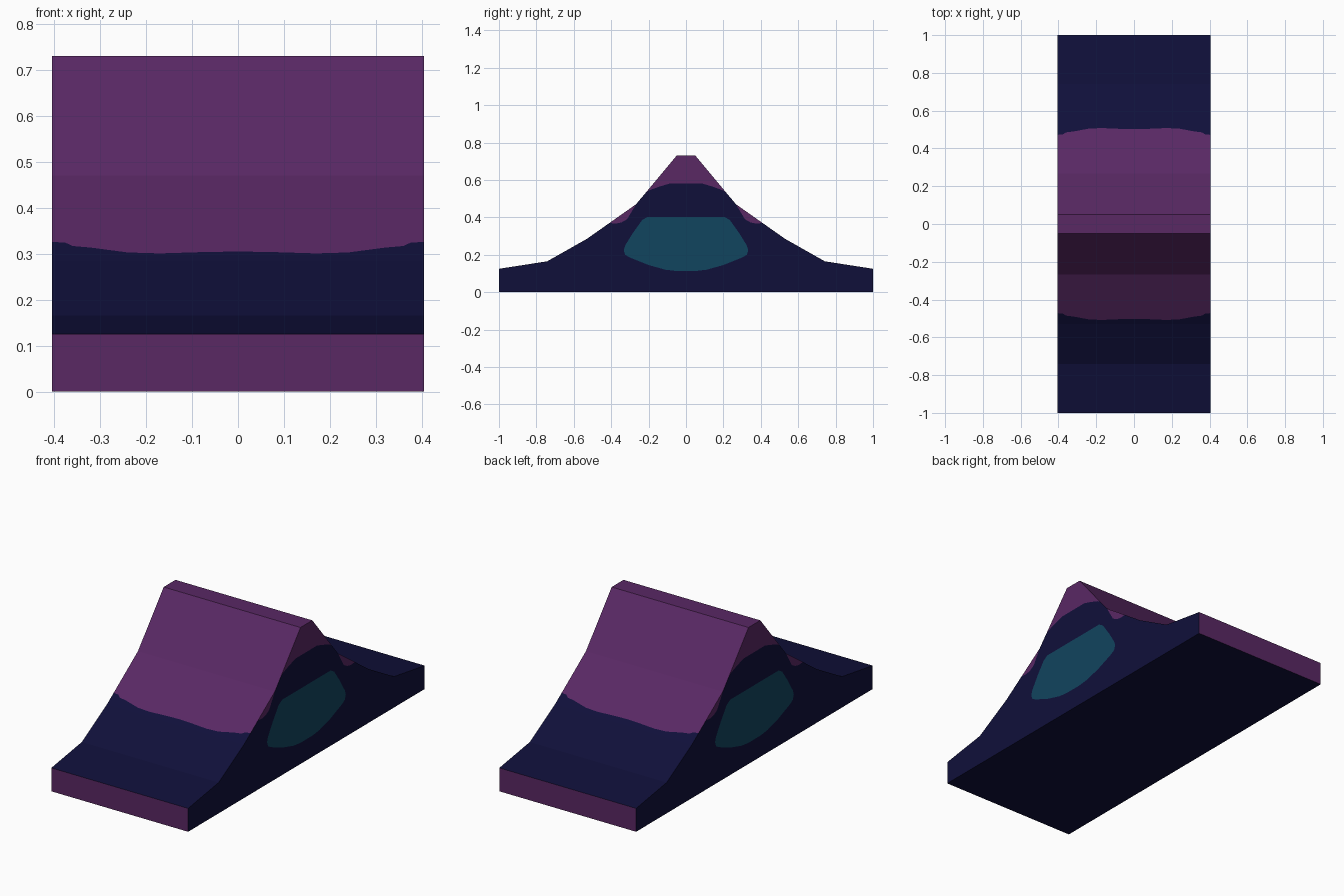
import bpy, bmesh
from mathutils import Vector

if "Cube" in bpy.data.objects:
    bpy.data.objects.remove(bpy.data.objects["Cube"])

W = 0.405  # half width


def material(name, rgb):
    m = bpy.data.materials.new(name)
    m.diffuse_color = (*rgb, 1)
    m.use_nodes = True
    m.node_tree.nodes["Principled BSDF"].inputs["Base Color"].default_value = m.diffuse_color
    return m


NAVY, PURPLE, TEAL = 0, 1, 2
mats = [material("dark navy", (0.0050, 0.0050, 0.042)),
        material("plum purple", (0.100, 0.021, 0.127)),
        material("deep teal", (0.0056, 0.058, 0.114))]

# Ramp outline on the front half, as (y, z), from toe to ridge
profile = [(-1, 0.125), (-0.742, 0.165), (-0.53, 0.285),
           (-0.267, 0.47), (-0.05, 0.73), (0, 0.73)]


def height(y):
    for (y0, z0), (y1, z1) in zip(profile, profile[1:]):
        if y0 <= y <= y1:
            return z0 + (z1 - z0) * (y - y0) / (y1 - y0)


bm = bmesh.new()


def face(points, colour, outward):
    f = bm.faces.new([bm.verts.new(p) for p in points])
    f.normal_update()
    if f.normal.dot(Vector(outward)) < 0:
        f.normal_flip()
    f.material_index = colour


def side(points, colour):
    face([(W, y, z) for y, z in points], colour, (1, 0, 0))


def slope(points, colour):
    face([(x, y, height(y)) for x, y in points], colour, (0, -0.1, 1))


# Base and end wall
face([(0, -1, 0), (W, -1, 0), (W, 0, 0), (0, 0, 0)], NAVY, (0, 0, -1))
face([(0, -1, 0), (W, -1, 0), (W, -1, 0.125), (0, -1, 0.125)], PURPLE, (0, -1, 0))

# Sloping top, with a wavy colour border across the middle strip
border = [(0, -0.502), (0.08, -0.504), (0.17, -0.508), (0.24, -0.505),
          (0.32, -0.49), (0.36, -0.485), (0.375, -0.475), (W, -0.472)]
for i, (a, b) in enumerate(zip(profile, profile[1:])):
    y0, y1 = a[0], b[0]
    if i == 2:
        slope([(0, y0), (W, y0)] + border[::-1], NAVY)
        slope(border + [(W, y1), (0, y1)], PURPLE)
    else:
        slope([(0, y0), (W, y0), (W, y1), (0, y1)], NAVY if i < 2 else PURPLE)

# Side wall: purple peak, small purple patch, teal window, navy remainder
peak = [(-0.215, height(-0.215)), (-0.195, 0.545), (-0.14, 0.565),
        (-0.09, 0.58), (0, 0.58)]
patch = [(-0.41, height(-0.41)), (-0.375, 0.367), (-0.345, 0.373),
         (-0.315, 0.39), (-0.285, 0.44), (-0.267, 0.47)]
window = [(0, 0.403), (-0.205, 0.403), (-0.235, 0.385), (-0.285, 0.315),
          (-0.325, 0.25), (-0.333, 0.225), (-0.325, 0.2), (-0.3, 0.185),
          (-0.2, 0.145), (-0.11, 0.12), (-0.05, 0.113), (0, 0.113)]
side(peak + [(0, 0.73), (-0.05, 0.73)], PURPLE)
side(patch, PURPLE)
side(window, TEAL)
side([(0, 0), (-1, 0)] + profile[:3] + patch + peak + window, NAVY)

# Split concave faces cleanly, then join the borders
bmesh.ops.triangulate(bm, faces=[f for f in bm.faces if len(f.verts) > 4])
bmesh.ops.remove_doubles(bm, verts=bm.verts, dist=0.0005)

mesh = bpy.data.meshes.new("ramp_block")
bm.to_mesh(mesh)
bm.free()
for m in mats:
    mesh.materials.append(m)
ramp = bpy.data.objects.new("ramp_block", mesh)
bpy.context.collection.objects.link(ramp)

# Mirror the quarter to both sides and both ends
mirror = ramp.modifiers.new("mirror", 'MIRROR')
mirror.use_axis = (True, True, False)
